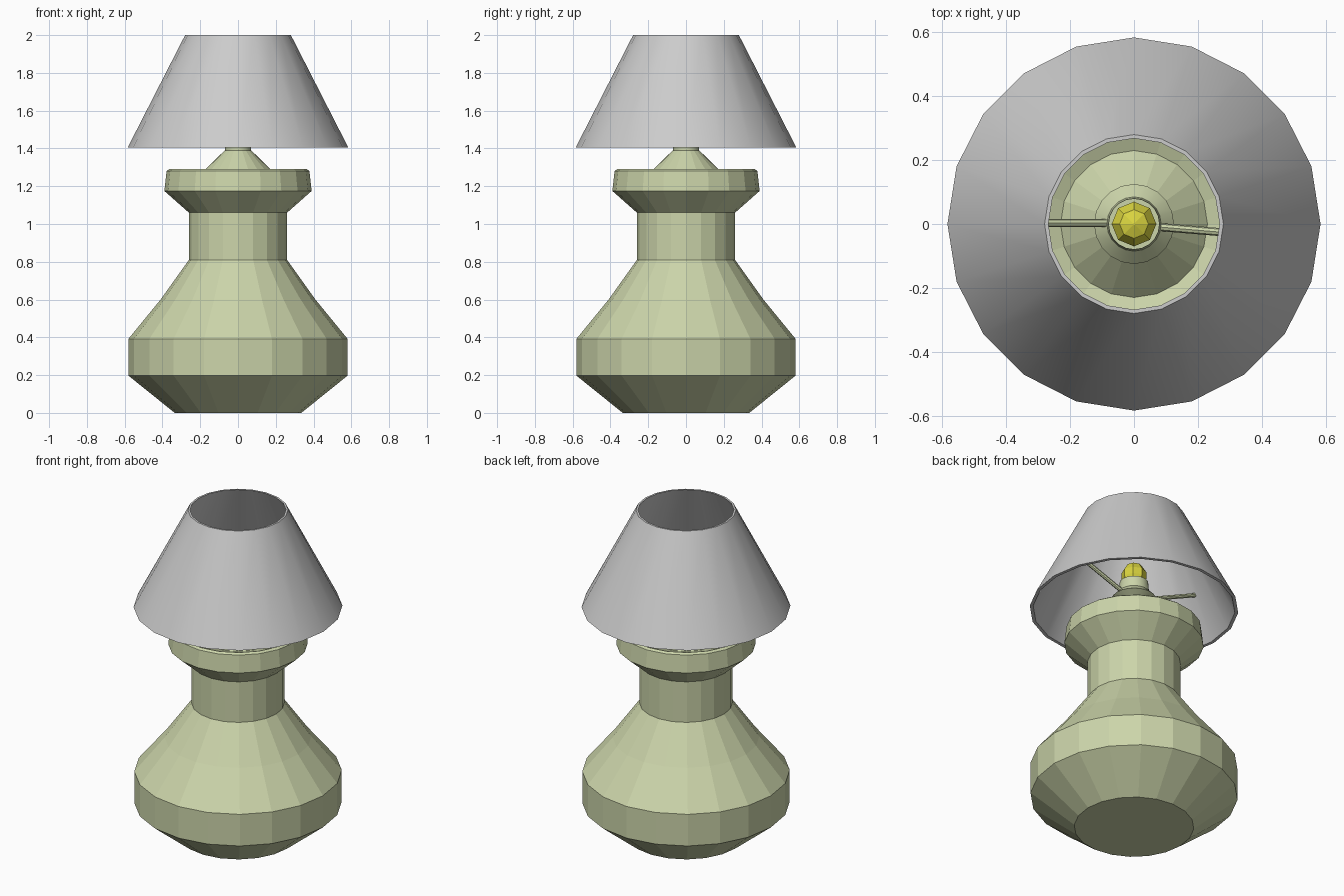
import bpy, bmesh, math
from mathutils import Vector

if "Cube" in bpy.data.objects:
    bpy.data.objects.remove(bpy.data.objects["Cube"])


def material(name, rgb):
    m = bpy.data.materials.new(name)
    m.diffuse_color = (*rgb, 1)
    m.use_nodes = True
    m.node_tree.nodes["Principled BSDF"].inputs["Base Color"].default_value = m.diffuse_color
    return m


def finish(name, bm, mat=None, smooth=False):
    bmesh.ops.recalc_face_normals(bm, faces=bm.faces)
    me = bpy.data.meshes.new(name)
    bm.to_mesh(me)
    bm.free()
    ob = bpy.data.objects.new(name, me)
    bpy.context.collection.objects.link(ob)
    if mat:
        me.materials.append(mat)
    if smooth:
        bpy.context.view_layer.objects.active = ob
        ob.select_set(True)
        bpy.ops.object.shade_smooth_by_angle(angle=math.radians(30))
        ob.select_set(False)
    return ob


def lathe(name, profile, sides, mat=None, smooth=False, loop=False):
    """Revolve (radius, height) points; open profiles get end caps."""
    bm = bmesh.new()
    rings = [[bm.verts.new((r * math.cos(math.tau * i / sides),
                            r * math.sin(math.tau * i / sides), z))
              for i in range(sides)] for r, z in profile]
    pairs = list(zip(rings, rings[1:]))
    if loop:
        pairs.append((rings[-1], rings[0]))
    for a, b in pairs:
        for i in range(sides):
            j = (i + 1) % sides
            bm.faces.new((a[i], a[j], b[j], b[i]))
    if not loop:
        bm.faces.new(rings[0][::-1])
        bm.faces.new(rings[-1])
    return finish(name, bm, mat, smooth)


def rod(name, start, end, radius, mat):
    a, b = Vector(start), Vector(end)
    bm = bmesh.new()
    bmesh.ops.create_cone(bm, cap_ends=True, segments=8, radius1=radius,
                          radius2=radius, depth=(b - a).length)
    ob = finish(name, bm, mat)
    ob.location = (a + b) / 2
    ob.rotation_mode = 'QUATERNION'
    ob.rotation_quaternion = (b - a).to_track_quat('Z', 'Y')


olive = material("olive_ceramic", (0.60, 0.66, 0.40))
yellow = material("yellow_bulb", (0.70, 0.66, 0.05))

# Body with dished top and central cone
lathe("lamp_base", [(0.335, 0), (0.58, 0.197), (0.58, 0.392), (0.41, 0.60),
                    (0.26, 0.81), (0.26, 1.06), (0.39, 1.175), (0.378, 1.28),
                    (0.365, 1.29), (0.23, 1.235), (0.07, 1.39)], 20, olive)

# Bulb socket
lathe("socket", [(0.068, 1.38), (0.068, 1.44), (0.125, 1.47), (0.085, 1.51),
                 (0.08, 1.575)], 20, olive, smooth=True)

# Bulb
lathe("bulb", [(0.055, 1.56), (0.07, 1.60), (0.07, 1.64), (0.045, 1.68),
               (0.004, 1.695)], 8, yellow)

# Rods holding the shade
rod("shade_rod_left", (-0.085, 0.003, 1.50), (-0.445, 0.003, 1.66), 0.0125, olive)
rod("shade_rod_right", (0.085, -0.01, 1.50), (0.445, -0.04, 1.66), 0.0125, olive)

# Double-walled shade
lathe("lamp_shade", [(0.584, 1.405), (0.28, 2.0), (0.268, 2.0), (0.565, 1.405)],
      20, smooth=True, loop=True)
